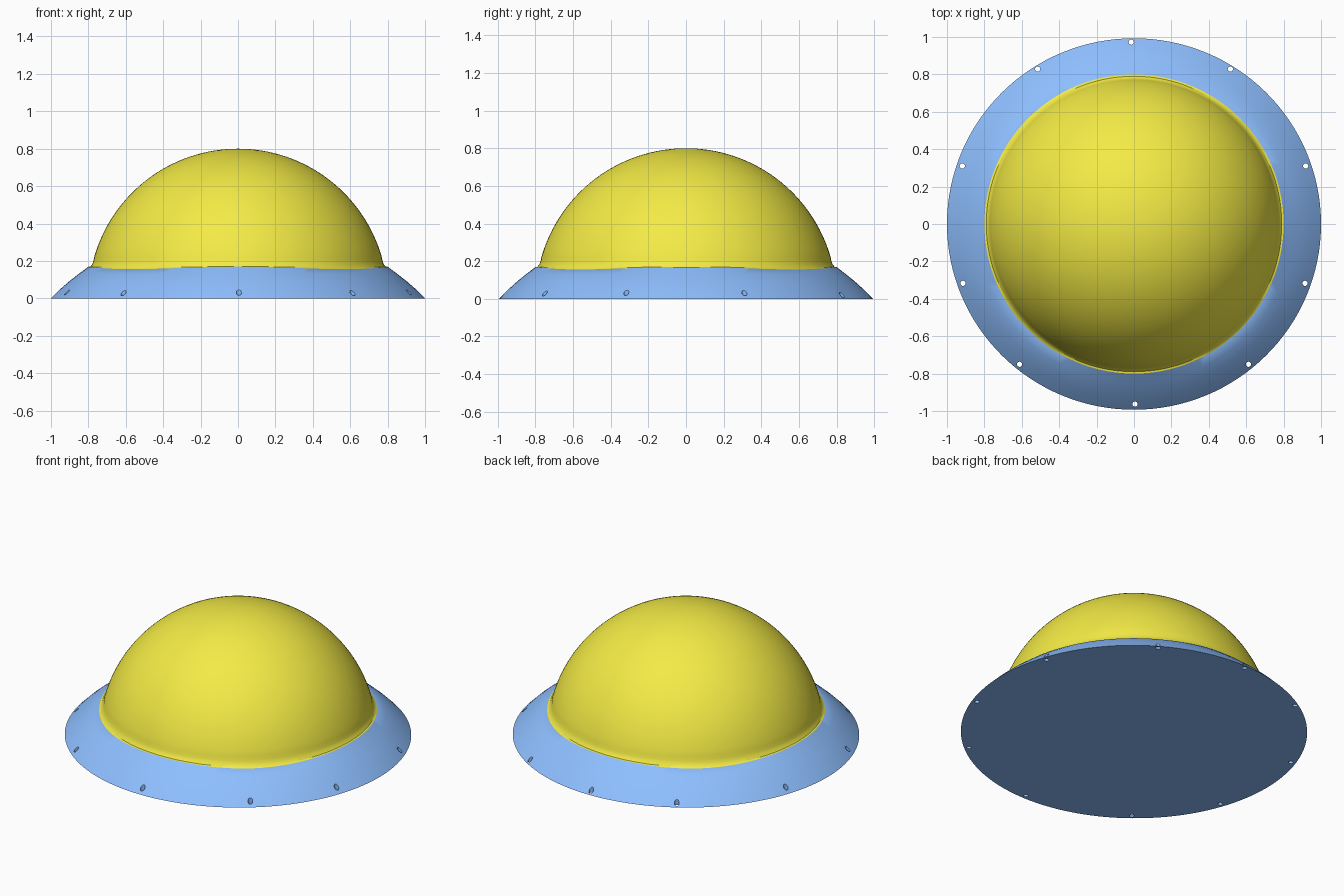
import bpy, bmesh, math

if "Cube" in bpy.data.objects:
    bpy.data.objects.remove(bpy.data.objects["Cube"])

SEG = 128


def material(name, rgb):
    m = bpy.data.materials.new(name)
    m.diffuse_color = (*rgb, 1)
    m.use_nodes = True
    m.node_tree.nodes["Principled BSDF"].inputs["Base Color"].default_value = m.diffuse_color
    return m


def seam_z(a):
    # the seam between dome and skirt rises and falls slightly four times
    return 0.1625 + 0.0065 * math.cos(4 * a)


def lathe(name, profile, mat):
    """Revolve (radius, height, y_scale, seam_weight) points; radius 0 = pole."""
    bm = bmesh.new()
    rings = []
    for r, z, sy, w in profile:
        if r == 0:
            rings.append([bm.verts.new((0, 0, z))] * SEG)
            continue
        ring = []
        for i in range(SEG):
            a = 2 * math.pi * i / SEG
            ring.append(bm.verts.new((r * math.cos(a), r * sy * math.sin(a),
                                      z * (1 - w) + seam_z(a) * w)))
        rings.append(ring)
    for lo, hi in zip(rings, rings[1:]):
        for i in range(SEG):
            j = (i + 1) % SEG
            quad = [lo[i], lo[j], hi[j], hi[i]]
            bm.faces.new(list(dict.fromkeys(quad)))
    bmesh.ops.recalc_face_normals(bm, faces=bm.faces)
    me = bpy.data.meshes.new(name)
    bm.to_mesh(me)
    bm.free()
    ob = bpy.data.objects.new(name, me)
    bpy.context.collection.objects.link(ob)
    me.materials.append(mat)
    return ob


def smooth(ob):
    bpy.ops.object.select_all(action='DESELECT')
    ob.select_set(True)
    bpy.context.view_layer.objects.active = ob
    bpy.ops.object.shade_smooth_by_angle(angle=math.radians(30))


blue = material("blue", (0.27, 0.52, 1.0))
yellow = material("yellow", (0.9, 0.83, 0.06))

# solid skirt with a flat underside
skirt = lathe("base_skirt", [
    (0, 0, 1, 0), (1, 0, 0.993, 0), (0.95, 0.05, 0.994, 0),
    (0.9, 0.093, 0.996, 0), (0.85, 0.132, 0.998, 0),
    (0.8, 0.1625, 1, 1), (0, 0.1625, 1, 0)], blue)

# dome: concave fillet at the foot, then part of a sphere
foot = [(0.8, 0.1625, 1, 1), (0.79, 0.172, 1, 0.6), (0.78, 0.184, 1, 0.15),
        (0.773, 0.198, 1, 0)]
start, n = math.asin(0.22 / 0.8), 32
ball = []
for k in range(n):
    t = start + (math.pi / 2 - start) * k / n
    ball.append((0.8 * math.cos(t), 0.8 * math.sin(t), 1, 0))
dome = lathe("dome", foot + ball + [(0, 0.8, 1, 0)], yellow)

# small vertical holes around the skirt rim
holes = [(-0.015, 0.972), (0.005, -0.963)]
for s in (-1, 1):
    holes += [(s * 0.515, 0.828), (s * 0.918, 0.31),
              (s * 0.914, -0.317), (s * 0.612, -0.75)]
bm = bmesh.new()
for x, y in holes:
    res = bmesh.ops.create_cone(bm, cap_ends=True, segments=16,
                                radius1=0.014, radius2=0.014, depth=0.4)
    bmesh.ops.translate(bm, verts=res["verts"], vec=(x, y, 0))
me = bpy.data.meshes.new("hole_cutter")
bm.to_mesh(me)
bm.free()
me.materials.append(blue)
cutter = bpy.data.objects.new("hole_cutter", me)
bpy.context.collection.objects.link(cutter)
cutter.hide_render = True

mod = skirt.modifiers.new("rim_holes", 'BOOLEAN')
mod.operation = 'DIFFERENCE'
mod.solver = 'EXACT'
mod.object = cutter
bpy.context.view_layer.objects.active = skirt
bpy.ops.object.modifier_apply(modifier="rim_holes")
bpy.data.objects.remove(cutter)

for ob in (skirt, dome):
    smooth(ob)
